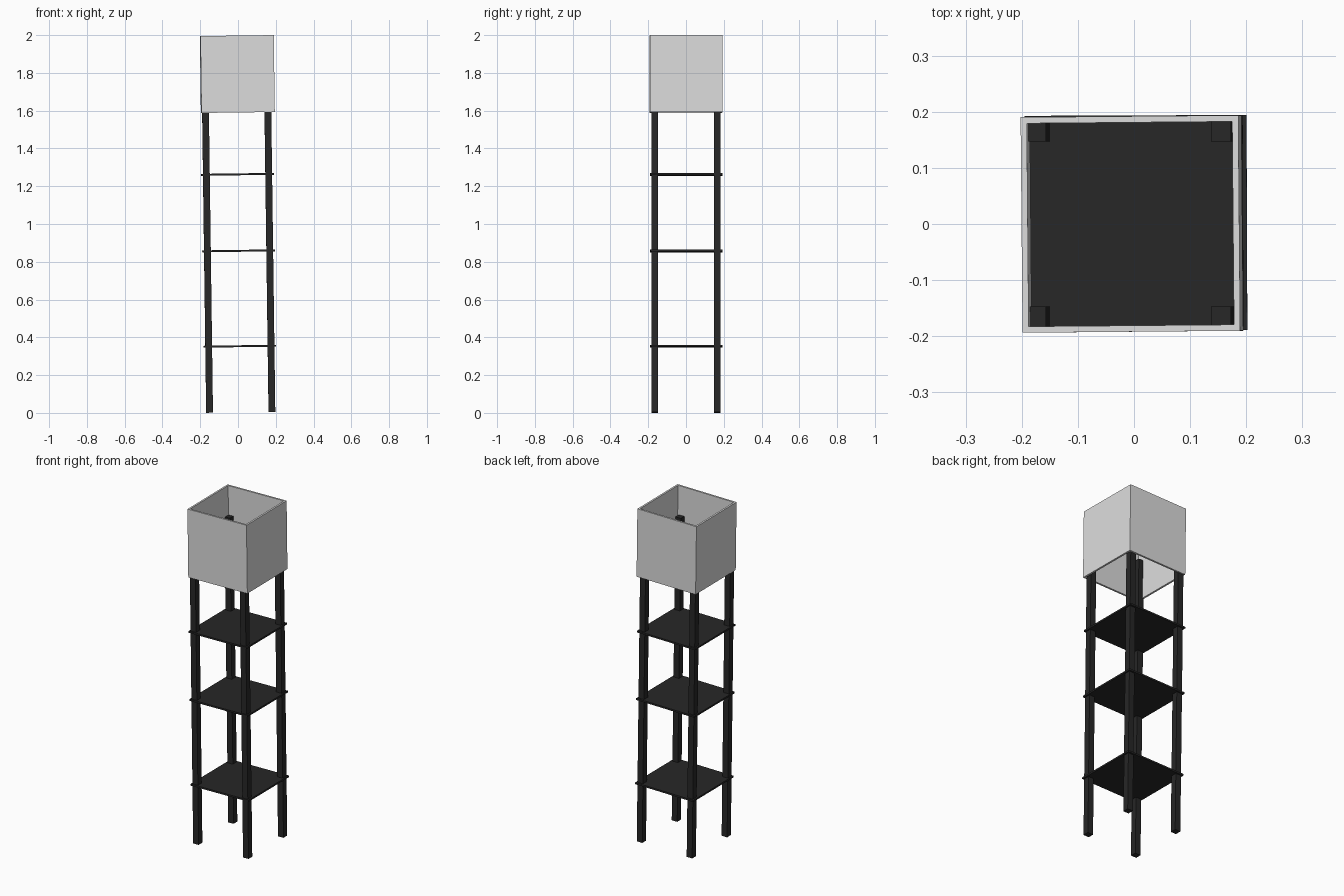
import bpy
import bmesh
from mathutils import Matrix, Vector

if "Cube" in bpy.data.objects:
    bpy.data.objects.remove(bpy.data.objects["Cube"])

LEAN = -0.0135                      # whole lamp leans slightly towards -x
BASE = Matrix.Translation((0.0145, 0, 0.003)) @ Matrix.Rotation(LEAN, 4, 'Y')


def make_material(name, value):
    mat = bpy.data.materials.new(name)
    mat.use_nodes = True
    colour = (value, value, value, 1)
    mat.diffuse_color = colour
    bsdf = mat.node_tree.nodes["Principled BSDF"]
    bsdf.inputs["Base Color"].default_value = colour
    bsdf.inputs["Roughness"].default_value = 0.8
    return mat


black = make_material("black_wood", 0.02)
white = make_material("white_shade", 0.72)


def make_box(name, size, centre, mat, turn=0.0, open_ends=False):
    bm = bmesh.new()
    bmesh.ops.create_cube(bm, size=1)
    bmesh.ops.scale(bm, vec=Vector(size), verts=bm.verts)
    if open_ends:
        ends = [f for f in bm.faces if abs(f.normal.z) > 0.5]
        bmesh.ops.delete(bm, geom=ends, context='FACES_ONLY')
    mesh = bpy.data.meshes.new(name)
    bm.to_mesh(mesh)
    bm.free()
    mesh.materials.append(mat)
    obj = bpy.data.objects.new(name, mesh)
    bpy.context.collection.objects.link(obj)
    obj.matrix_world = BASE @ Matrix.Translation(centre) @ Matrix.Rotation(turn, 4, 'Z')
    return obj


# Four square legs that run up inside the shade
LEG_TOP = 1.82
for y, depth in ((-0.165, "front"), (0.165, "back")):
    for x, side in ((-0.165, "right"), (0.165, "left")):
        make_box(f"{depth}_{side}_leg", (0.036, 0.036, LEG_TOP),
                 (x, y, LEG_TOP / 2), black, 0.004)

# Three thin shelves
for name, z in (("lower", 0.35), ("middle", 0.855), ("upper", 1.26)):
    make_box(f"{name}_shelf", (0.383, 0.383, 0.01), (0, 0.002, z), black, 0.004)

# Square shade, open at both ends
shade = make_box("shade", (0.388, 0.384, 0.407), (0.006, 0, 1.791), white, 0.009, True)
wall = shade.modifiers.new("wall", 'SOLIDIFY')
wall.thickness = 0.011
wall.offset = -1
wall.use_even_offset = True
